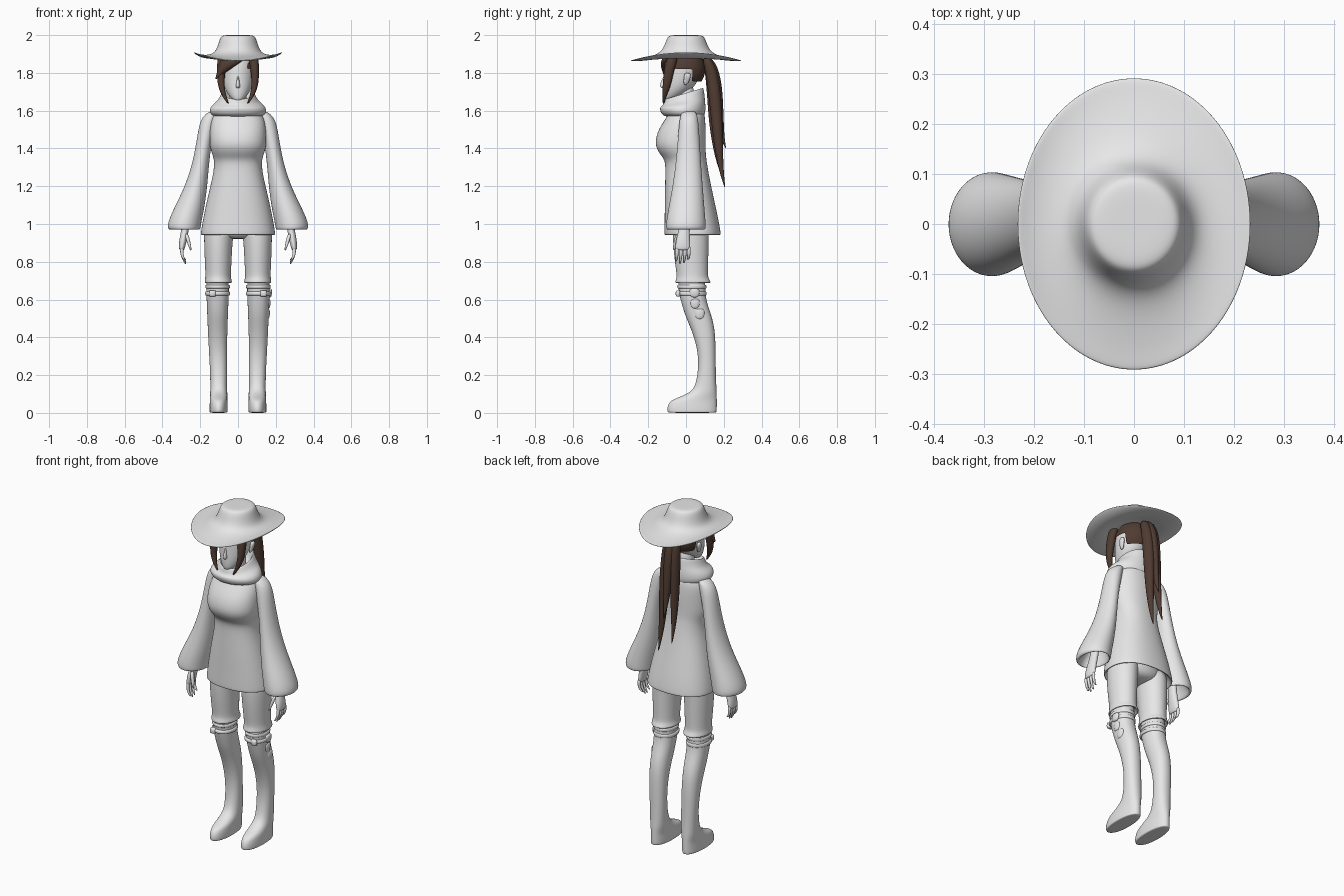
import bpy, bmesh, math


def material(name, rgb):
    m = bpy.data.materials.new(name)
    m.diffuse_color = (*rgb, 1)
    return m


GREY = material("plain grey", (0.8, 0.8, 0.8))
BROWN = material("dark brown hair", (0.08, 0.045, 0.032))


def finish(name, bm, mat, mirror=False, level=2):
    bmesh.ops.recalc_face_normals(bm, faces=bm.faces)
    for f in bm.faces:
        f.smooth = True
    me = bpy.data.meshes.new(name)
    bm.to_mesh(me)
    bm.free()
    me.materials.append(mat)
    ob = bpy.data.objects.new(name, me)
    bpy.context.collection.objects.link(ob)
    if mirror:
        mod = ob.modifiers.new("mirror", 'MIRROR')
        mod.use_mirror_merge = False
    if level:
        sub = ob.modifiers.new("smooth", 'SUBSURF')
        sub.levels = sub.render_levels = level
    return ob


def loft(name, rings, mat=GREY, n=16, p=2.0, mirror=False, level=2):
    """Skin rings (z, x0, x1, y0, y1[, side lift[, slope along y]])."""
    bm = bmesh.new()
    loops = []
    for r in rings:
        z, x0, x1, y0, y1 = r[:5]
        lift = r[5] if len(r) > 5 else 0
        slope = r[6] if len(r) > 6 else 0
        loop = []
        for i in range(n):
            a = 2 * math.pi * i / n
            c, s = math.cos(a), math.sin(a)
            u = math.copysign(abs(c) ** (2 / p), c)
            v = math.copysign(abs(s) ** (2 / p), s)
            y = v * (y1 - y0) / 2
            loop.append(bm.verts.new(((x0 + x1) / 2 + u * (x1 - x0) / 2, (y0 + y1) / 2 + y,
                                      z + lift * c * c + slope * y)))
        loops.append(loop)
    for a, b in zip(loops, loops[1:]):
        for i in range(n):
            j = (i + 1) % n
            bm.faces.new((a[i], a[j], b[j], b[i]))
    bm.faces.new(loops[0])
    bm.faces.new(loops[-1])
    return finish(name, bm, mat, mirror, level)


def sym(z, rx, y0, y1, *extra):
    return (z, -rx, rx, y0, y1, *extra)


# hat: round crown, wide oval brim lifted at the sides
loft("hat", [sym(z, rx, -ry, ry, lift) for z, rx, ry, lift in [
    (2.0, .03, .03, 0), (2.0, .075, .08, 0), (1.992, .092, .096, 0), (1.965, .101, .108, 0),
    (1.92, .115, .125, 0), (1.895, .14, .16, .003), (1.88, .18, .215, .014),
    (1.87, .215, .265, .032), (1.867, .236, .296, .045), (1.86, .235, .294, .045),
    (1.862, .2, .25, .02), (1.87, .15, .17, .003), (1.89, .1, .11, 0)]], n=32)

# head, neck, nose, ears
loft("head", [sym(*r) for r in [
    (1.65, .014, -.112, -.085), (1.662, .034, -.12, -.05), (1.69, .058, -.123, 0),
    (1.73, .078, -.123, .05), (1.78, .088, -.12, .075), (1.84, .09, -.118, .088),
    (1.9, .08, -.1, .08), (1.93, .05, -.06, .06)]])
loft("neck", [sym(1.55, .05, -.05, .05), sym(1.65, .045, -.05, .045), sym(1.75, .045, -.05, .045)])
loft("nose", [sym(1.718, .009, -.125, -.11), sym(1.728, .013, -.145, -.1),
              sym(1.76, .008, -.13, -.1), sym(1.785, .005, -.12, -.1)], n=8)
loft("ear", [(1.735, .075, .088, -.012, .005), (1.75, .076, .096, -.014, .016),
             (1.785, .08, .105, -.014, .03), (1.8, .082, .1, -.005, .022)], n=8, mirror=True)

# hair cap over the back of the skull, open at the face
bm = bmesh.new()
bmesh.ops.create_uvsphere(bm, u_segments=32, v_segments=20, radius=1)
for v in bm.verts:
    v.co = (v.co.x * .099, v.co.y * .108 - .005, v.co.z * .11 + 1.82)
bmesh.ops.delete(bm, geom=[v for v in bm.verts if v.co.z < 1.745
                           or (v.co.y < .025 and v.co.z < 1.815)], context='VERTS')
finish("hair_cap", bm, BROWN, level=1)

# face locks and swept fringe
loft("side_lock", [(1.9, .05, .112, -.1, -.03), (1.82, .064, .114, -.12, -.06),
                   (1.74, .072, .112, -.125, -.075), (1.68, .062, .09, -.128, -.1),
                   (1.635, .047, .053, -.125, -.115)], BROWN, n=8, mirror=True)
loft("fringe", [(1.89, -.095, .05, -.12, -.07), (1.86, -.098, .03, -.137, -.08),
                (1.825, -.108, -.03, -.135, -.08), (1.79, -.117, -.08, -.12, -.08),
                (1.765, -.122, -.115, -.11, -.1)], BROWN, n=8)

# ponytail: tapering strands falling down the back
for i, (x, dy, end, w) in enumerate([(-.036, -.012, 1.25, .03), (.034, .004, 1.19, .032),
                                     (0, .008, 1.4, .03)]):
    rings = []
    for t, y, k in [(0, .105, .7), (.12, .138, 1), (.35, .155, 1), (.55, .162, .85),
                    (.75, .173, .6), (.9, .187, .3), (1, .203, .06)]:
        z = 1.89 + (end - 1.89) * t
        cx = x * (.6 + .5 * t)
        cy = y + dy * min(1, 2 * t)
        rings.append((z, cx - w * k, cx + w * k, cy - .036 * k, cy + .034 * k))
    loft(f"ponytail_strand_{i + 1}", rings, BROWN, n=10)

# loose roll collar, higher at the back
loft("collar", [sym(*r) for r in [
    (1.565, .12, -.105, .09), (1.58, .146, -.13, .1), (1.605, .153, -.14, .105),
    (1.632, .138, -.137, .103, 0, .1), (1.65, .108, -.122, .1, 0, .2),
    (1.685, .09, -.118, .095, 0, .3), (1.694, .083, -.11, .088, 0, .3),
    (1.68, .076, -.1, .078, 0, .3), (1.63, .06, -.08, .06)]], n=24)

# sweater dress with full bust and flared hem
loft("dress", [sym(*r) for r in [
    (1.02, .15, -.08, .14), (.947, .185, -.1, .168), (.94, .197, -.114, .184),
    (.95, .199, -.116, .186), (1.03, .186, -.114, .172), (1.15, .16, -.113, .145),
    (1.27, .13, -.11, .12), (1.335, .126, -.11, .11), (1.365, .136, -.135, .106),
    (1.4, .148, -.158, .105), (1.44, .152, -.164, .105), (1.5, .15, -.148, .105),
    (1.56, .142, -.107, .102), (1.6, .115, -.085, .095), (1.63, .07, -.06, .07)]],
    n=24, p=2.3)

# bell sleeves, hollow at the cuff
loft("sleeve", [
    (1.6, .1, .145, -.02, .05), (1.575, .105, .183, -.03, .06), (1.53, .115, .207, -.038, .068),
    (1.4, .145, .225, -.047, .075), (1.28, .156, .253, -.06, .083), (1.17, .165, .295, -.077, .092),
    (1.07, .18, .347, -.097, .1), (1.0, .195, .375, -.107, .106), (.972, .198, .372, -.106, .105),
    (.968, .21, .355, -.094, .094), (1.0, .215, .345, -.085, .085), (1.08, .22, .3, -.04, .04)],
    n=20, mirror=True)

# hands with separate fingers and thumb
loft("palm", [(1.09, .245, .285, -.03, .03), (.98, .258, .298, -.035, .02),
              (.92, .268, .312, -.055, .022), (.875, .28, .314, -.058, .024),
              (.86, .285, .31, -.055, .02)], n=12, mirror=True)
for i in range(4):
    y, tip = -.046 + i * .021, (.8, .785, .79, .81)[i]
    loft(f"finger_{i + 1}", [(.885, .286, .308, y - .01, y + .01), (.845, .29, .308, y - .011, y + .008),
                             (.82, .284, .299, y - .012, y + .005), (tip, .271, .28, y - .012, y - .003)],
         n=8, mirror=True, level=1)
loft("thumb", [(.95, .262, .285, -.055, -.025), (.91, .252, .274, -.066, -.042),
               (.875, .246, .26, -.07, -.053), (.86, .246, .254, -.068, -.058)], n=8, mirror=True, level=1)

# hips and thighs with flared cuffs
loft("hips", [sym(1.15, .11, -.06, .09), sym(1.0, .165, -.075, .13),
              sym(.94, .13, -.06, .12), sym(.92, .05, -.03, .08)])
loft("thigh", [(1.02, .012, .18, -.07, .125), (.93, .026, .182, -.073, .122),
               (.82, .032, .178, -.064, .12), (.74, .036, .174, -.052, .118),
               (.712, .036, .175, -.052, .12), (.69, .028, .18, -.062, .137),
               (.684, .038, .17, -.05, .122), (.72, .05, .16, -.04, .1)], mirror=True)

# lower legs running into the boots
loft("boot", [
    (.76, .052, .162, -.04, .098), (.66, .046, .17, -.045, .104), (.6, .049, .167, -.03, .106),
    (.52, .052, .164, -.008, .135), (.45, .055, .161, .024, .153), (.35, .057, .156, .058, .158),
    (.25, .057, .15, .067, .158), (.15, .057, .147, .052, .161), (.11, .056, .148, .025, .164),
    (.082, .055, .149, -.04, .165), (.064, .055, .15, -.09, .166), (.025, .053, .152, -.103, .166),
    (.004, .054, .152, -.1, .165), (0, .058, .148, -.094, .16)], p=2.2, mirror=True)

# knee straps with small front clasps
for i, (z, h, g) in enumerate([(.668, .011, .002), (.632, .012, .004)]):
    loft(f"knee_strap_{i + 1}", [
        (z - h, .047, .169, -.038, .105), (z - h * .8, .043 - g, .172 + g, -.047 - g, .108 + g),
        (z + h * .8, .043 - g, .172 + g, -.047 - g, .108 + g), (z + h, .047, .169, -.038, .105)], mirror=True)
loft("strap_clasp", [(.615, .12, .15, -.05, -.03), (.62, .116, .154, -.056, -.03),
                     (.644, .116, .154, -.056, -.03), (.649, .12, .15, -.05, -.03)],
     n=8, p=4, mirror=True, level=1)

# charms hanging on the outside of one leg
for i, (x, y, z, r, h) in enumerate([(.168, .045, .635, .027, .024), (.16, .048, .578, .025, .026),
                                     (.157, .072, .524, .026, .028)]):
    loft(f"leg_charm_{i + 1}", [(z + h * s, x - .012 * k, x + .012 * k, y - r * k, y + r * k)
                                for s, k in [(-1, .4), (-.7, .85), (0, 1.05), (.7, 1), (1, .6)]], n=12)
